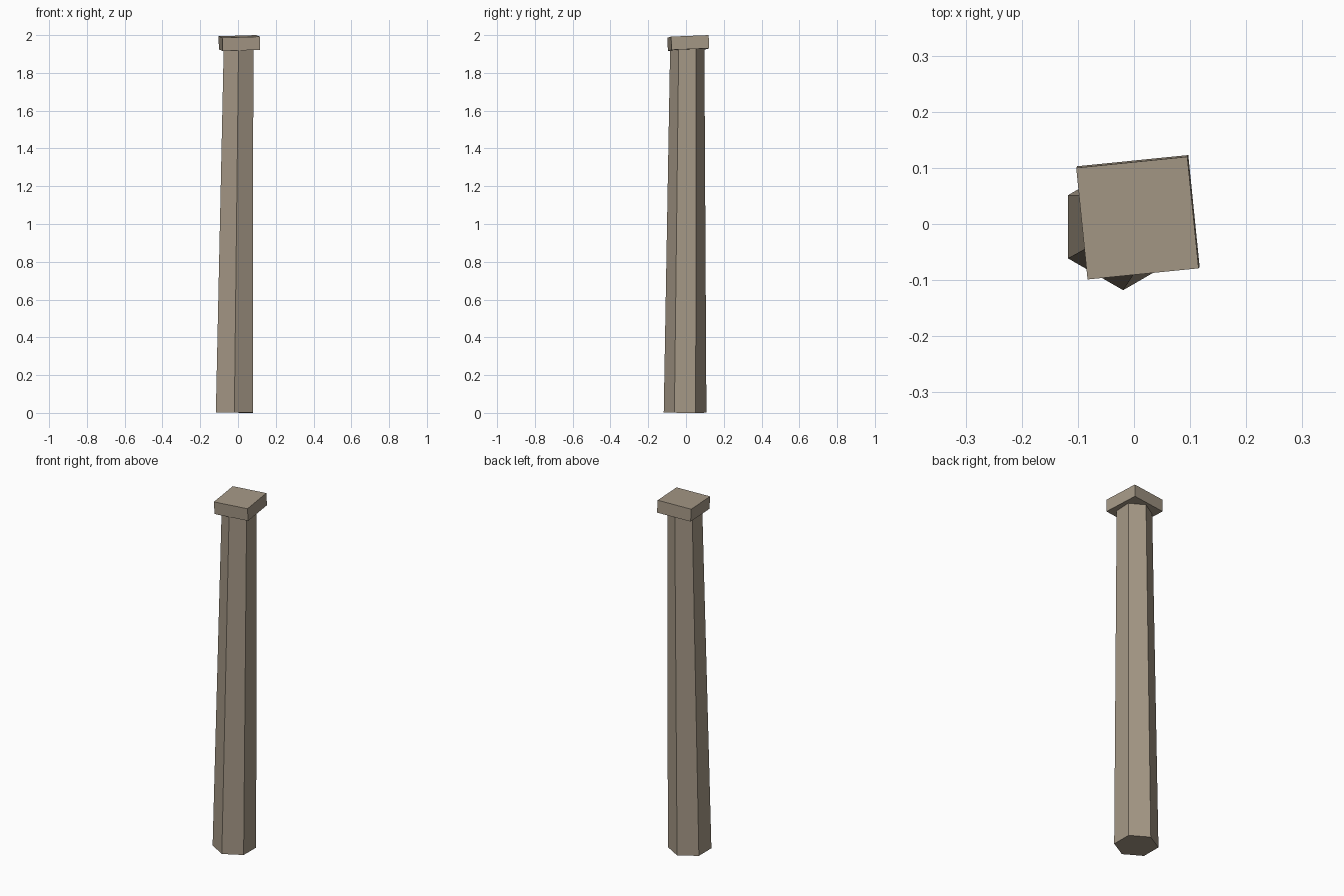
import bpy

if "Cube" in bpy.data.objects:
    bpy.data.objects.remove(bpy.data.objects["Cube"], do_unlink=True)

# Single stone colour
stone = bpy.data.materials.new("warm_grey_stone")
stone.use_nodes = True
colour = (0.376, 0.314, 0.238, 1)
stone.diffuse_color = colour
stone.node_tree.nodes["Principled BSDF"].inputs["Base Color"].default_value = colour


def finish(name):
    part = bpy.context.object
    part.name = name
    part.data.materials.append(stone)
    return part


# Tapered six-sided shaft, leaning slightly, its top hidden inside the capital
bpy.ops.mesh.primitive_cone_add(
    vertices=6, radius1=0.113, radius2=0.09, depth=1.985,
    location=(-0.008, 0.001, 0.994), rotation=(-0.006, 0.0115, 0))
finish("column_shaft")

# Square capital slab, turned and tipped a little
bpy.ops.mesh.primitive_cube_add(
    size=1, location=(0.007, 0.012, 1.958), rotation=(0.04, -0.03, 0.1))
capital = finish("column_capital")
capital.scale = (0.199, 0.2, 0.07)
